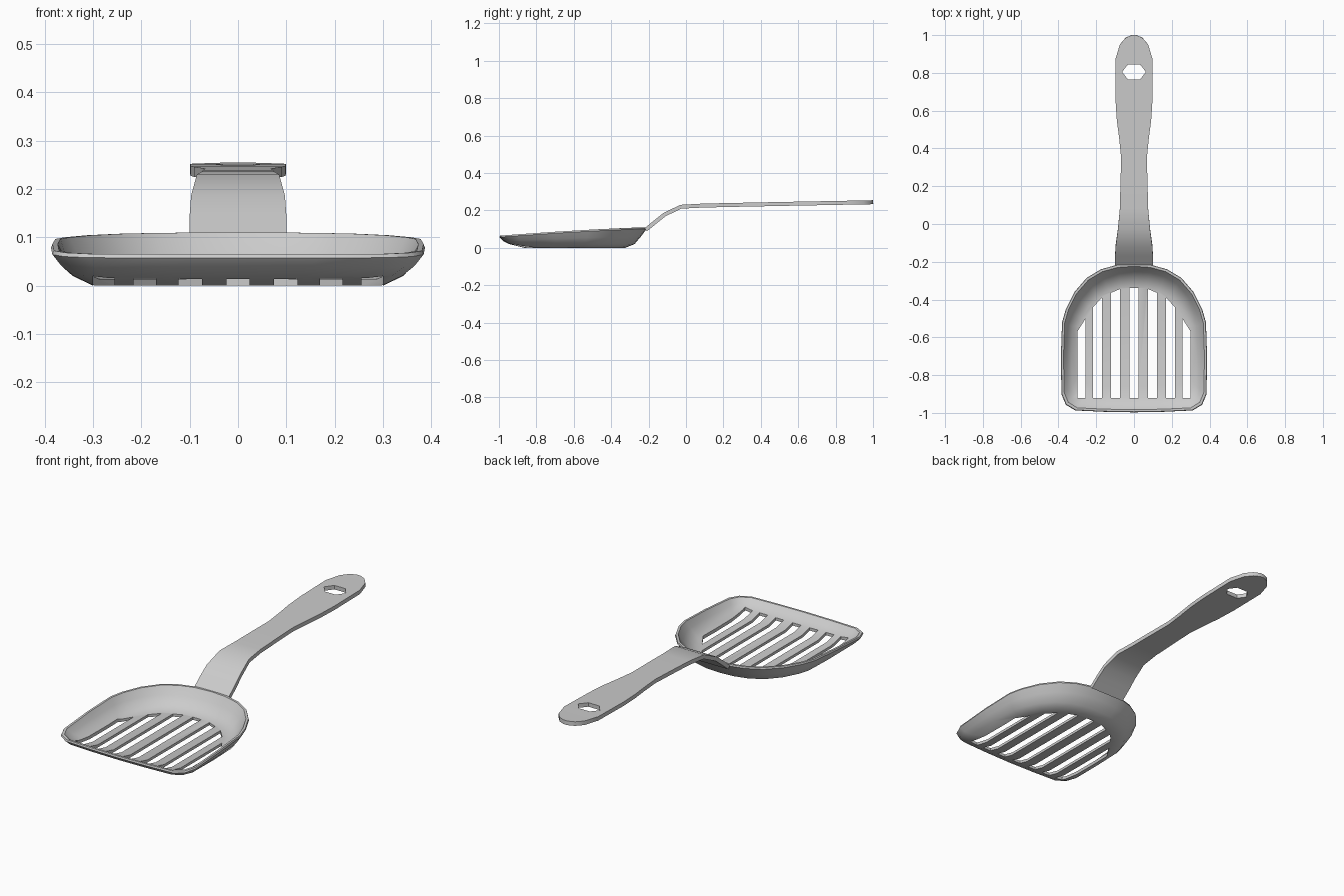
import bpy, math
from mathutils import Vector

if "Cube" in bpy.data.objects:
    bpy.data.objects.remove(bpy.data.objects["Cube"])


def mesh_object(name, verts, faces):
    me = bpy.data.meshes.new(name)
    me.from_pydata(verts, [], faces)
    me.update()
    ob = bpy.data.objects.new(name, me)
    bpy.context.collection.objects.link(ob)
    return ob


def loft(name, rings):
    """Bridge closed rings and cap both ends."""
    n = len(rings[0])
    verts = [p for r in rings for p in r]
    faces = [(k * n + i, k * n + (i + 1) % n, (k + 1) * n + (i + 1) % n, (k + 1) * n + i)
             for k in range(len(rings) - 1) for i in range(n)]
    faces.append(tuple(reversed(range(n))))
    faces.append(tuple(range(len(verts) - n, len(verts))))
    return mesh_object(name, verts, faces)


def prism(name, outline, z0, z1):
    return loft(name, [[(x, y, z) for x, y in outline] for z in (z0, z1)])


def cut(ob, cutters):
    bpy.context.view_layer.objects.active = ob
    for c in cutters:
        m = ob.modifiers.new("cut", 'BOOLEAN')
        m.operation, m.solver, m.object = 'DIFFERENCE', 'EXACT', c
        bpy.ops.object.modifier_apply(modifier=m.name)
    for c in cutters:
        bpy.data.objects.remove(c)


def smooth(ob, angle):
    bpy.ops.object.select_all(action='DESELECT')
    ob.select_set(True)
    bpy.context.view_layer.objects.active = ob
    bpy.ops.object.shade_smooth_by_angle(angle=math.radians(angle))


# Scoop bowl: counter-clockwise rim outline, right half mirrored to the left
half = [(0, -0.995), (0.16, -0.992), (0.31, -0.985), (0.36, -0.955), (0.383, -0.9),
        (0.386, -0.7), (0.38, -0.52), (0.36, -0.45), (0.315, -0.36), (0.25, -0.285),
        (0.175, -0.24), (0.09, -0.216), (0, -0.21)]
rim = half + [(-x, y) for x, y in half[-2:0:-1]]


def ring(half_width, y_front, y_back, z, rim_share):
    pts = []
    for x, y in rim:
        t = (y + 0.995) / 0.785
        rim_z = 0.065 + 0.063 * t - 0.018 * t * t
        pts.append((x * half_width / 0.386, y_front + (y_back - y_front) * t,
                    z + rim_share * rim_z))
    return pts


bowl = loft("scoop_bowl", [
    ring(0.300, -0.865, -0.325, 0.0, 0),
    ring(0.342, -0.945, -0.275, 0.020, 0),
    ring(0.368, -0.978, -0.240, 0.0, 0.56),
    ring(0.387, -0.997, -0.210, -0.008, 1),
    ring(0.384, -0.994, -0.212, 0.0, 1),
    ring(0.373, -0.983, -0.224, 0.0, 1),
    ring(0.355, -0.962, -0.252, 0.008, 0.56),
    ring(0.330, -0.930, -0.287, 0.031, 0),
    ring(0.292, -0.860, -0.335, 0.014, 0)])

# Sifting slots: x range and back end at each side
slots = [(-0.024, 0.024, -0.34, -0.34)]
for a, b, ya, yb in [(0.075, 0.123, -0.345, -0.365), (0.17, 0.216, -0.39, -0.44),
                     (0.256, 0.300, -0.50, -0.57)]:
    slots += [(a, b, ya, yb), (-b, -a, yb, ya)]
cut(bowl, [prism("slot_cutter", [(a, -0.92), (b, -0.92), (b, yb), (a, ya)], -0.1, 0.3)
           for a, b, ya, yb in slots])
smooth(bowl, 35)

# Handle: stations of y, top z, half width, swept with constant thickness
stations = [(-0.222, 0.105, 0.10), (-0.17, 0.147, 0.10), (-0.12, 0.187, 0.097),
            (-0.03, 0.230, 0.085), (0.08, 0.236, 0.075), (0.2, 0.239, 0.072),
            (0.35, 0.242, 0.068), (0.45, 0.244, 0.078), (0.55, 0.246, 0.091),
            (0.66, 0.248, 0.098), (0.87, 0.252, 0.099), (0.95, 0.253, 0.075),
            (0.985, 0.254, 0.045), (1.0, 0.255, 0.012)]
rings = []
for i, (y, z, w) in enumerate(stations):
    p, q = stations[max(i - 1, 0)], stations[min(i + 1, len(stations) - 1)]
    d = Vector((q[0] - p[0], q[1] - p[1])).normalized()
    yb, zb = y + d.y * 0.021, z - d.x * 0.021
    rings.append([(-w, y, z), (w, y, z), (w, yb, zb), (-w, yb, zb)])
handle = loft("handle", rings)

# Hanging hole near the handle tip
hole = [(0.063, 0.805), (0.032, 0.845), (-0.032, 0.845),
        (-0.063, 0.805), (-0.032, 0.765), (0.032, 0.765)]
cut(handle, [prism("hole_cutter", hole, 0.1, 0.4)])
smooth(handle, 30)
